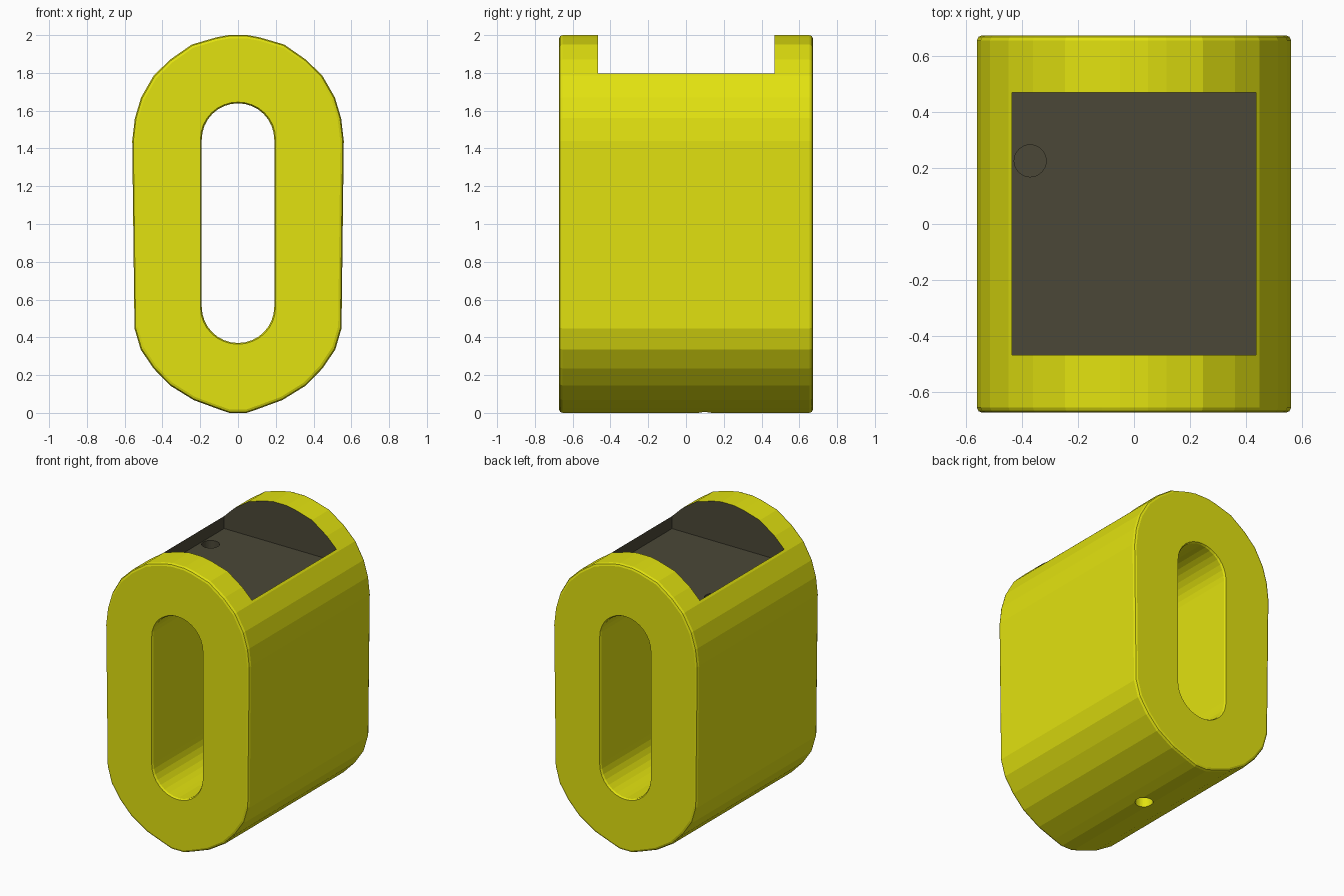
import bpy, bmesh, math

if "Cube" in bpy.data.objects:
    bpy.data.objects.remove(bpy.data.objects["Cube"])


def material(name, rgb):
    m = bpy.data.materials.new(name)
    m.diffuse_color = (*rgb, 1.0)
    m.use_nodes = True
    m.node_tree.nodes["Principled BSDF"].inputs["Base Color"].default_value = m.diffuse_color
    return m


YELLOW = material("yellow", (0.76, 0.76, 0.005))
DARK = material("dark_grey", (0.07, 0.064, 0.038))


def finish(name, bm, slot=0):
    """Turn a bmesh into an object carrying both materials."""
    bmesh.ops.recalc_face_normals(bm, faces=bm.faces)
    me = bpy.data.meshes.new(name)
    for f in bm.faces:
        f.material_index = slot
    bm.to_mesh(me)
    bm.free()
    me.materials.append(YELLOW)
    me.materials.append(DARK)
    ob = bpy.data.objects.new(name, me)
    bpy.context.collection.objects.link(ob)
    return ob


def loft(name, profile, rings):
    """Sweep an x/z profile along y; each ring is (y, inset toward the middle)."""
    hw = max(p[0] for p in profile)
    zs = [p[1] for p in profile]
    mid, hh = (max(zs) + min(zs)) / 2, (max(zs) - min(zs)) / 2
    bm = bmesh.new()
    loops = [[bm.verts.new((x * (1 - d / hw), y, mid + (z - mid) * (1 - d / hh)))
              for x, z in profile] for y, d in rings]
    n = len(profile)
    for a, b in zip(loops, loops[1:]):
        for i in range(n):
            j = (i + 1) % n
            bm.faces.new((a[i], a[j], b[j], b[i]))
    bm.faces.new(loops[0])
    bm.faces.new(loops[-1])
    return finish(name, bm)


def drill(name, x, y, z0, z1, r, slot):
    """Upright round cutter."""
    bm = bmesh.new()
    bmesh.ops.create_cone(bm, cap_ends=True, segments=32, radius1=r, radius2=r,
                          depth=z1 - z0)
    bmesh.ops.translate(bm, verts=bm.verts, vec=(x, y, (z0 + z1) / 2))
    return finish(name, bm, slot)


# faceted oval body with softened front and back rims
half = [(0.045, 0.0), (0.11, 0.022), (0.235, 0.068), (0.36, 0.145),
        (0.447, 0.235), (0.515, 0.335), (0.548, 0.447), (0.56, 1.44),
        (0.546, 1.56), (0.513, 1.67), (0.447, 1.785), (0.36, 1.87),
        (0.245, 1.95), (0.115, 1.988), (0.05, 2.0)]
outline = half + [(-x, z) for x, z in reversed(half)]
body = loft("body", outline, [(-0.672, 0.018), (-0.667, 0.006), (-0.653, 0),
                              (0.653, 0), (0.667, 0.006), (0.672, 0.018)])

# long rounded slot running front to back
R, STEPS = 0.192, 16
capsule = []
for start, cz in ((0, 1.447), (math.pi, 0.562)):
    for i in range(STEPS + 1):
        a = start + math.pi * i / STEPS
        capsule.append((R * math.cos(a), cz + R * math.sin(a)))
slot_cutter = loft("slot_cutter", capsule, [(-0.8, -0.008), (-0.675, -0.008), (-0.66, 0),
                                            (0.66, 0), (0.675, -0.008), (0.8, -0.008)])

# dark recess in the top
bm = bmesh.new()
bmesh.ops.create_cube(bm, size=1)
bmesh.ops.scale(bm, verts=bm.verts, vec=(0.87, 0.935, 0.6))
bmesh.ops.translate(bm, verts=bm.verts, vec=(0, 0.001, 1.71 + 0.3))
recess_cutter = finish("recess_cutter", bm, 1)

# small hole in the recess floor, and one from the underside into the slot
floor_hole = drill("floor_hole_cutter", -0.37, 0.225, 1.63, 1.8, 0.057, 1)
base_hole = drill("base_hole_cutter", 0.0, 0.1, -0.2, 0.5, 0.057, 0)

# cut everything out of the body
bpy.context.view_layer.objects.active = body
for cutter in (slot_cutter, recess_cutter, floor_hole, base_hole):
    cutter.hide_render = True
    mod = body.modifiers.new("cut", 'BOOLEAN')
    mod.operation = 'DIFFERENCE'
    mod.solver = 'EXACT'
    mod.object = cutter
    bpy.ops.object.modifier_apply(modifier=mod.name)
    bpy.data.objects.remove(cutter)
